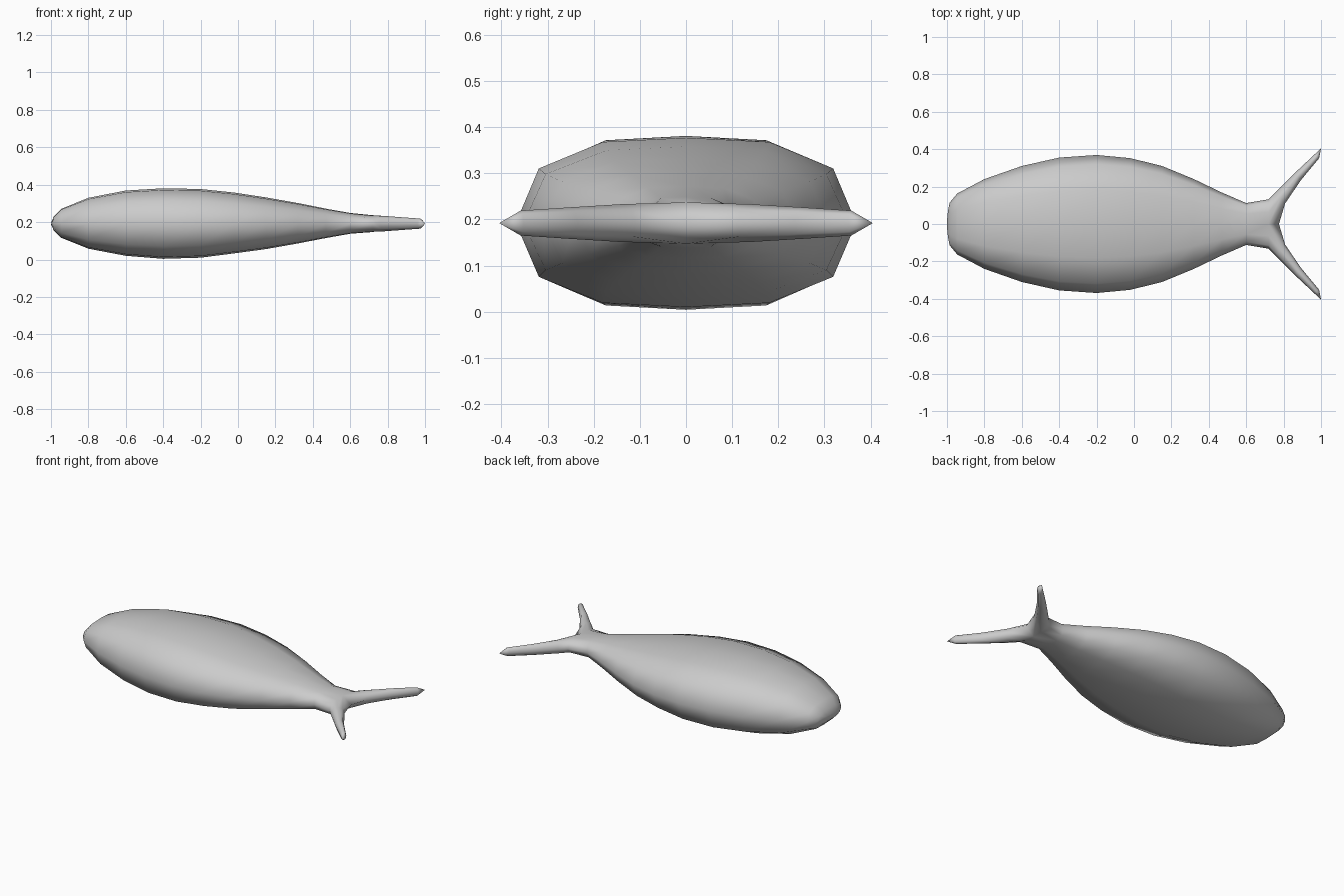
import bpy, bmesh, math

if "Cube" in bpy.data.objects:
    bpy.data.objects.remove(bpy.data.objects["Cube"])

ZC = 0.192
# half ring of the 12-sided cross-section: (width factor, height factor), top to bottom
HALF = [(0, 1), (.49, .95), (.865, .64), (1, 0), (.865, -.64), (.49, -.95), (0, -1)]
# body stations: x, half width, top z, bottom z
STATIONS = [
    (-.985, .115, .23, .155), (-.945, .163, .271, .116), (-.8, .24, .33, .058),
    (-.6, .31, .369, .020), (-.4, .355, .381, .004), (-.2, .369, .377, .010),
    (-.02, .352, .358, .033), (.15, .31, .332, .056), (.32, .24, .302, .086),
    (.47, .168, .272, .115), (.6, .112, .249, .138), (.72, .132, .237, .147),
]
# fluke sections: outer edge (x, y), inner edge (x, y), half thickness
FLUKE = [((.757, .17), (.808, .11), .041), ((.86, .273), (.893, .235), .034),
         ((.958, .365), (.99, .352), .027)]

bm = bmesh.new()


def bridge(a, b):
    n = len(a)
    for i in range(n):
        j = (i + 1) % n
        bm.faces.new((a[i], a[j], b[j], b[i]))


# body loft
rings = []
for x, w, top, bot in STATIONS:
    ring = []
    for f, h in HALF + [(-f, h) for f, h in HALF[-2:0:-1]]:
        z = ZC + h * ((top - ZC) if h > 0 else (ZC - bot))
        ring.append(bm.verts.new((x, f * w, z)))
    rings.append(ring)
for a, b in zip(rings, rings[1:]):
    bridge(a, b)

# blunt nose closing to a short horizontal edge
nose = [bm.verts.new((-1 + .008 * abs(v.co.y / .115) ** 2, v.co.y * .74,
                      ZC + (v.co.z - ZC) * .08)) for v in rings[0]]
bridge(nose, rings[0])
bm.faces.new(nose)

# forked tail flukes grown from each half of the last ring
last = rings[-1]
crotch = bm.verts.new((.775, 0, ZC))
for side, half in ((1, last[:7]), (-1, [last[0]] + last[:5:-1])):
    prev = half + [crotch]
    for (ox, oy), (ix, iy), h in FLUKE:
        cur = []
        for k in range(8):
            a = math.radians(135 - 45 * k)
            t = (1 - math.cos(a)) / 2
            cur.append(bm.verts.new((ox + (ix - ox) * t, side * (oy + (iy - oy) * t),
                                     ZC + h * math.sin(a))))
        bridge(prev, cur)
        prev = cur
    tip = bm.verts.new((1, side * .405, ZC))
    for i in range(8):
        bm.faces.new((prev[i], prev[(i + 1) % 8], tip))

bmesh.ops.recalc_face_normals(bm, faces=bm.faces)
mesh = bpy.data.meshes.new("fish_body")
bm.to_mesh(mesh)
bm.free()
mesh.shade_smooth()
fish = bpy.data.objects.new("fish_body", mesh)
bpy.context.collection.objects.link(fish)
